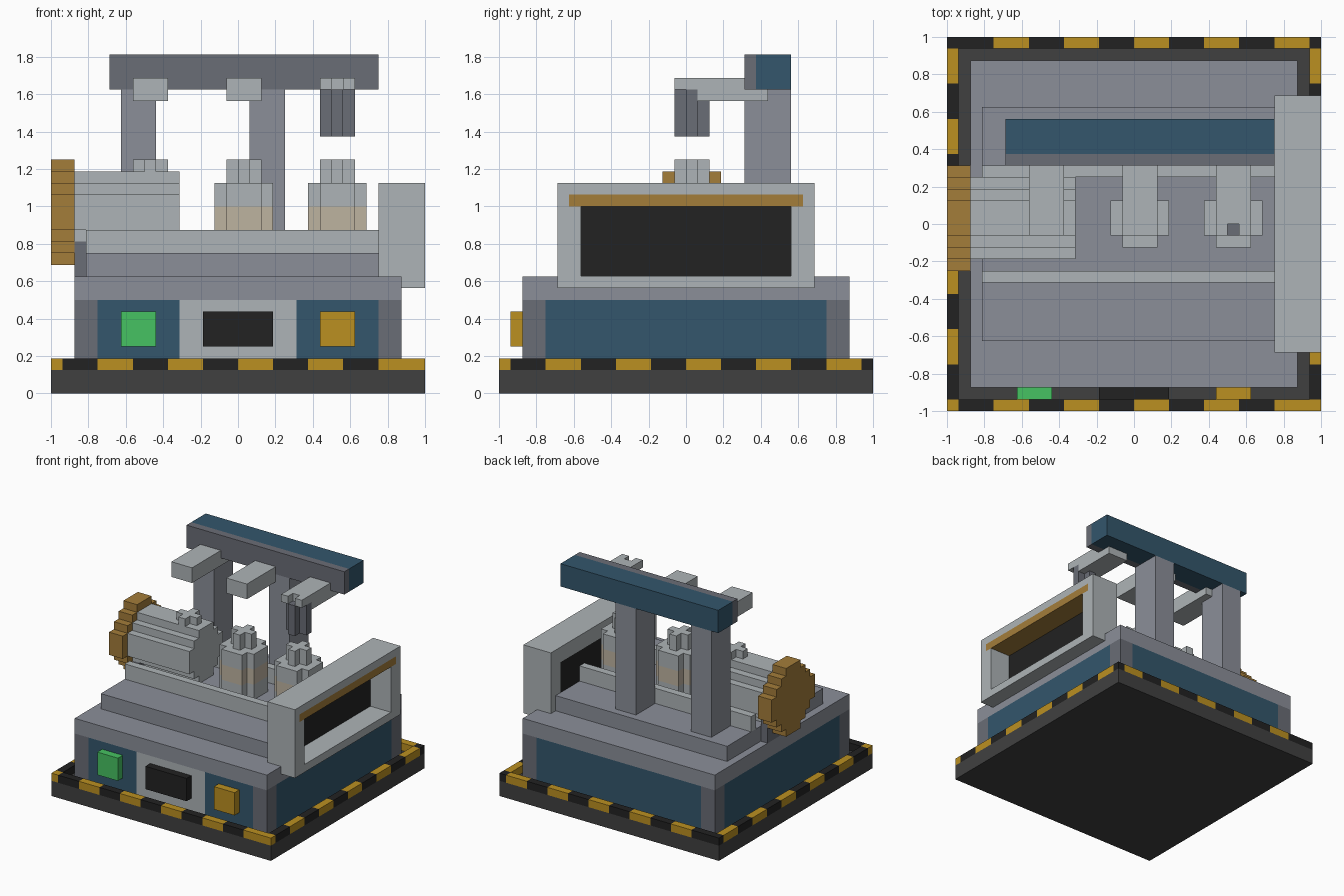
import bpy
import bmesh
from mathutils import Vector

cube = bpy.data.objects.get("Cube")
if cube:
    bpy.data.objects.remove(cube, do_unlink=True)

U = 1 / 16  # one block of the modelling grid


def material(name, rgb):
    lin = [((c / 255 + 0.055) / 1.055) ** 2.4 for c in rgb] + [1]
    m = bpy.data.materials.new(name)
    m.use_nodes = True
    m.diffuse_color = lin
    m.node_tree.nodes["Principled BSDF"].inputs["Base Color"].default_value = lin
    return m


CHARCOAL = material("charcoal", (64, 64, 64))
BLACK = material("black", (34, 34, 34))
YELLOW = material("warning yellow", (187, 144, 33))
GREY = material("mid grey", (139, 143, 153))
STEEL = material("dark steel", (106, 109, 118))
BLUE = material("navy blue", (51, 86, 108))
LIGHT = material("light grey", (174, 180, 183))
GREEN = material("green", (70, 194, 98))
BRONZE = material("bronze", (164, 125, 58))
BEIGE = material("beige", (190, 179, 160))


def finish(name, bm, mat):
    bmesh.ops.recalc_face_normals(bm, faces=bm.faces)
    mesh = bpy.data.meshes.new(name)
    bm.to_mesh(mesh)
    bm.free()
    mesh.materials.append(mat)
    obj = bpy.data.objects.new(name, mesh)
    bpy.context.collection.objects.link(obj)
    return obj


def part(name, mat, *boxes):
    """Boxes given as x0, x1, y0, y1, z0, z1 in grid units."""
    bm = bmesh.new()
    for x0, x1, y0, y1, z0, z1 in boxes:
        verts = bmesh.ops.create_cube(bm, size=1)["verts"]
        for v in verts:
            v.co = Vector((x1 if v.co.x > 0 else x0,
                           y1 if v.co.y > 0 else y0,
                           z1 if v.co.z > 0 else z0)) * U
    return finish(name, bm, mat)


def stepped_disc(name, mat, widths, axis, centre, lo, hi):
    """Extrude a stepped round outline along x or z; widths are row widths."""
    side = []
    top = len(widths) / 2
    for i, w in enumerate(widths):
        for p in ((w / 2, top - i), (w / 2, top - i - 1)):
            if p not in side:
                side.append(p)
    outline = side + [(-a, b) for a, b in reversed(side)]
    bm = bmesh.new()
    ring = []
    for a, b in outline:
        a, b = a + centre[0], b + centre[1]
        co = Vector((lo, a, b)) if axis == "x" else Vector((a, b, lo))
        ring.append(bm.verts.new(co * U))
    face = bm.faces.new(ring)
    ext = bmesh.ops.extrude_face_region(bm, geom=[face])["geom"]
    step = Vector((hi - lo, 0, 0)) if axis == "x" else Vector((0, 0, hi - lo))
    bmesh.ops.translate(bm, vec=step * U,
                        verts=[g for g in ext if isinstance(g, bmesh.types.BMVert)])
    return finish(name, bm, mat)


# Base slab and warning stripe border
part("base_slab", CHARCOAL, (-16, 16, -16, 16, 0, 2))
stripes = {0: [], 1: []}
for k in range(-6, 6):
    a, b = max(3 * k, -16), min(3 * k + 3, 16)
    if k == 5:
        b = 16
    for x in (-16, 15):
        stripes[k % 2].append((x, x + 1, a, b, 2, 3))
    a, b = max(a, -15), min(b, 15)
    if b > a:
        for y in (-16, 15):
            stripes[k % 2].append((a, b, y, y + 1, 2, 3))
part("border_yellow_stripes", YELLOW, *stripes[0])
part("border_black_stripes", BLACK, *stripes[1])

# Cabinet: corner posts, panels, lid and raised deck
part("corner_posts", STEEL, *[(x, x + 2, y, y + 2, 2, 8)
                              for x in (-14, 12) for y in (-14, 12)])
part("cabinet_panels", BLUE,
     (-14, -12, -12, 12, 2, 8), (12, 14, -12, 12, 2, 8), (-12, 12, 12, 14, 2, 8),
     (-12, -5, -14, -12, 2, 8), (5, 12, -14, -12, 2, 8))
part("control_panel", LIGHT, (-5, 5, -14, -12, 2, 8))
part("cabinet_lid", GREY, (-14, 14, -14, 14, 8, 10))
part("deck", GREY, (-13, 12, -10, 10, 10, 12))
part("conveyor_rails", LIGHT, *[(-13, 12, y, y + 1, 12, 14) for y in (-5, 4)])

# Buttons and display on the front
part("green_button", GREEN, (-10, -7, -15, -14, 4, 7))
part("front_display", BLACK, (-3, 3, -15, -14, 4, 7))
part("yellow_button", YELLOW, (7, 10, -15, -14, 4, 7))

# Side hatch with recessed dark window and bronze lintel
part("hatch_frame", LIGHT,
     (12, 16, -11, 11, 9, 10.03),
     (12, 16, -11, -9, 10.03, 16), (12, 16, 9, 11, 10.03, 16),
     (12, 13, -11, 11, 16, 17),
     (13, 16, -11, -10, 16, 17), (13, 16, 10, 11, 16, 17),
     (12, 16, -11, 11, 17, 18))
part("hatch_window", BLACK, (12, 13, -9, 9, 10.03, 16))
part("hatch_lintel", BRONZE, (13, 16, -10, 10, 16, 17))

# Gantry at the back
part("gantry_columns", GREY, *[(x, x + 3, 5, 9, 12, 26) for x in (-10, 1)])
part("gantry_beam_front", STEEL, (-11, 12, 5, 6, 26, 29))
part("gantry_beam", BLUE, (-11, 12, 6, 9, 26, 29))
for name, x in (("left_arm", -9), ("middle_arm", -1)):
    part(name, LIGHT, (x, x + 3, -1, 5, 25, 27), (x, x + 3, 5, 7, 25, 26))
part("tool_arm", LIGHT,
     (7, 10, 1, 7, 25, 26), (7, 10, 0, 5, 26, 27),
     (7, 8, -1, 0, 26, 27), (9, 10, -1, 0, 26, 27))
stepped_disc("tool_head", STEEL, [1, 3, 1], "z", (8.5, 0.5), 22, 26)

# Drum with drive gear
stepped_disc("drum", LIGHT, [3, 5, 7, 7, 7, 5, 3], "x", (0.5, 15.5), -14, -5)
stepped_disc("drive_gear", BRONZE, [3, 5, 7, 9, 9, 9, 7, 5, 3], "x",
             (0.5, 15.5), -16, -14)
part("drum_support", STEEL, (-14, -13, -2, 3, 10, 13))
stepped_disc("drum_cap", LIGHT, [1, 3, 1], "z", (-7.5, 0.5), 18, 20)

# Two canisters with a beige band and a cross-shaped cap
for name, x in (("middle_canister", 0.5), ("right_canister", 8.5)):
    body = [3, 5, 5, 5, 3]
    for piece, mat, lo, hi in (("foot", LIGHT, 12, 14), ("band", BEIGE, 14, 16),
                               ("top", LIGHT, 16, 18)):
        stepped_disc(name + "_" + piece, mat, body, "z", (x, 0.5), lo, hi)
    stepped_disc(name + "_cap", LIGHT, [1, 3, 1], "z", (x, 0.5), 18, 20)
